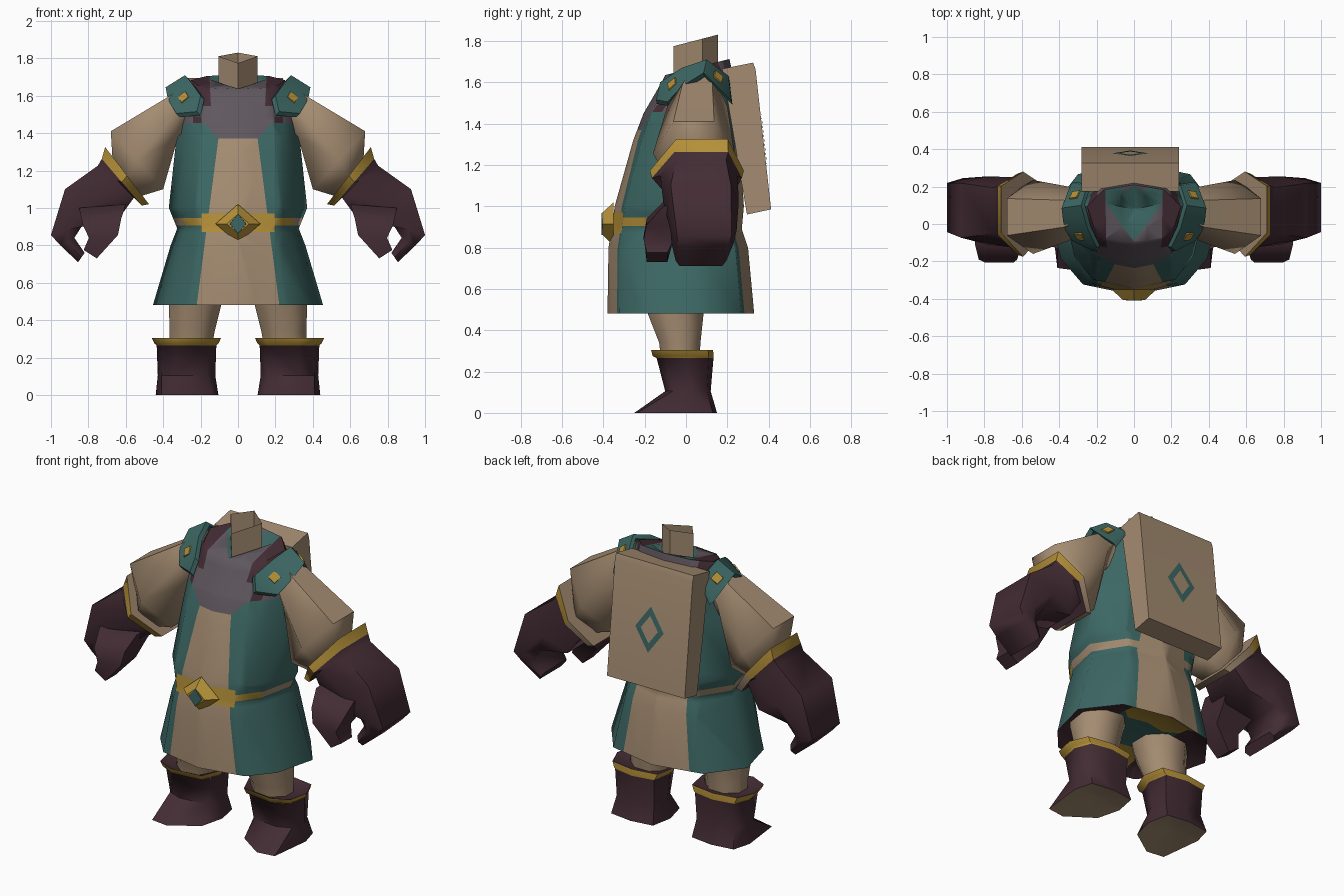
import bpy, bmesh, math
from mathutils import Vector

if "Cube" in bpy.data.objects:
    bpy.data.objects.remove(bpy.data.objects["Cube"])

# Flat colours (linear)
COLOURS = {
    "tan": (0.37, 0.26, 0.165, 1), "teal": (0.045, 0.135, 0.125, 1),
    "maroon": (0.056, 0.025, 0.034, 1), "gold": (0.46, 0.28, 0.04, 1),
    "grey": (0.115, 0.095, 0.112, 1)}
MATS = []
for name, col in COLOURS.items():
    m = bpy.data.materials.new(name)
    m.diffuse_color = col
    m.use_nodes = True
    m.node_tree.nodes["Principled BSDF"].inputs["Base Color"].default_value = m.diffuse_color
    MATS.append(m)
TAN, TEAL, MAROON, GOLD, GREY = range(5)


def finish(bm, name, mat=TAN, angle=60, rule=None):
    """Turn a bmesh into an object, colouring faces by a rule."""
    bmesh.ops.recalc_face_normals(bm, faces=bm.faces[:])
    bm.faces.index_update()
    for f in bm.faces:
        f.material_index = rule(f) if rule else mat
    me = bpy.data.meshes.new(name)
    bm.to_mesh(me)
    bm.free()
    ob = bpy.data.objects.new(name, me)
    bpy.context.collection.objects.link(ob)
    for m in MATS:
        me.materials.append(m)
    bpy.ops.object.select_all(action='DESELECT')
    ob.select_set(True)
    bpy.context.view_layer.objects.active = ob
    if angle:
        bpy.ops.object.shade_smooth_by_angle(angle=math.radians(angle))
    return ob


def loft(rings, cap0=True, cap1=True, s=1):
    """Skin a list of closed rings; s = -1 mirrors to the other side."""
    bm = bmesh.new()
    vs = [[bm.verts.new((p[0] * s, p[1], p[2])) for p in r] for r in rings]
    for a, b in zip(vs, vs[1:]):
        n = len(a)
        for i in range(n):
            bm.faces.new((a[i], a[(i + 1) % n], b[(i + 1) % n], b[i]))
    if cap0:
        bm.faces.new(vs[0])
    if cap1:
        bm.faces.new(vs[-1])
    return bm


def hexring(px, pz, qx, qz, y0, y1, f0=.25, f1=.75):
    """Six-sided limb section between an outer and an inner point."""
    d = y1 - y0
    mx, mz = (px + qx) / 2, (pz + qz) / 2
    return [(px, y0 + f0 * d, pz), (px, y0 + f1 * d, pz), (mx, y1, mz),
            (qx, y0 + f1 * d, qz), (qx, y0 + f0 * d, qz), (mx, y0, mz)]


def mirror_ring(half, z, tilt=0):
    pts = half + [(-x, y) for x, y in half[-2:0:-1]]
    return [(x, y, z + tilt * y) for x, y in pts]


def body_ring(z, w, yf, yb, tilt=0):
    """Ten-sided body section, symmetric in x."""
    half = [(0, -1), (.6, -.84), (.86, -.45), (1, .25), (.66, .82), (0, 1)]
    c, h = (yf + yb) / 2, (yb - yf) / 2
    return mirror_ring([(x * w, c + y * h) for x, y in half], z, tilt)


# Tunic: body, flared skirt, diamond-shaped collar hollow
collar = [(0, -.09), (.06, -.015), (.11, .055), (.15, .11), (.08, .16), (0, .205)]
tunic = loft([
    body_ring(.54, .19, -.16, .12), body_ring(.52, .385, -.315, .265),
    body_ring(.48, .455, -.38, .33), body_ring(.80, .36, -.375, .30),
    body_ring(.89, .325, -.36, .27), body_ring(1.0, .37, -.345, .28),
    body_ring(1.32, .335, -.255, .26), body_ring(1.45, .32, -.205, .24),
    body_ring(1.60, .29, -.125, .23, .1), body_ring(1.66, .25, -.10, .21, .25),
    mirror_ring(collar, 1.66, .25), mirror_ring([(x * .1, y * .1 + .07) for x, y in collar], 1.59)])
SLOPE = .13
cuts = [((0, 0, z), (0, 0, 1)) for z in (.87, .905, .945, .97, 1.37, 1.455, 1.49, 1.545)]
for s in (1, -1):
    cuts += [((s * .105, 0, 1.37), (s, 0, SLOPE)), ((s * .105, 0, 1.37), (-s * 1.1, 0, 1)),
             ((s * .145, 0, 1.55), (s, 0, -.05)), ((s * .21, 0, 1.55), (s, 0, -.3))]
    cuts += [((s * x, 0, 0), (1, 0, 0)) for x in (.195, .24)]
for co, no in cuts:
    bmesh.ops.bisect_plane(tunic, geom=tunic.verts[:] + tunic.edges[:] + tunic.faces[:],
                           dist=1e-5, plane_co=co, plane_no=Vector(no).normalized())


def tunic_rule(f):
    c = f.calc_center_median()
    x, y, z = abs(c.x), c.y, c.z
    # Underside of the skirt
    if f.normal.z < -.25 and z < .57:
        if z > .535:
            return TEAL
        return MAROON if x > .2 else GOLD
    # Collar hollow
    if z > 1.55 and all(abs(v.co.x) / .153 < 1.01 and -.1 < v.co.y < .208
                        and abs(v.co.x) < max(.004, (v.co.y + .1) * .79) for v in f.verts):
        return TEAL
    # Belt and front panel
    if y < -.1 and x < .195 and .87 < z < .97:
        return GOLD
    if .905 < z < .945:
        return GOLD if y < -.15 else TAN
    if z < 1.37 and x < .105 + (1.37 - z) * SLOPE:
        return TAN
    # Bib and its straps
    if z > 1.545 and y < .16 and x > .145 + .05 * (z - 1.55) and x < .21 + .3 * (z - 1.55):
        return MAROON
    if 1.455 < z < 1.49 and .195 < x < .24 and y < 0:
        return MAROON
    if z > 1.37 and y < .04 and (z > 1.455 or (x < .19 and z > 1.37 + 1.1 * (x - .105))):
        return GREY
    return GREY if z > 1.64 and x < .2 else TEAL


finish(tunic, "tunic", rule=tunic_rule, angle=50)

# Neck: open four-sided tube with a slanted top
plan = [(0, -.06), (.105, .08), (0, .155), (-.105, .08)]
finish(loft([[(x, y, 1.62) for x, y in plan],
             [(x, y, 1.79 + .26 * y) for x, y in plan]], False, False), "neck", angle=0)


def diamond(name, w, h, y, depth, z, mat, taper=.35, hollow=False):
    """Faceted or hollow diamond ornament; depth is along y."""
    shape = [(w, 0), (0, h), (-w, 0), (0, -h)]
    outer = [(x, y, z + k) for x, k in shape]
    inner = [(x * taper, y + depth, z + k * taper) for x, k in shape]
    return finish(loft([outer, inner], not hollow, not hollow), name, mat, 0)


# Belt buckle and its gem
diamond("buckle", .12, .105, -.35, -.055, .915, GOLD, .5)
diamond("buckle_gem", .045, .055, -.402, -.008, .915, TEAL, .95)

# Backpack: leaning box with a hollow diamond mark
side = [(.175, 1.665), (.325, 1.695), (.337, 1.66), (.412, .985), (.295, .96)]
finish(loft([[(x, y, z) for y, z in side] for x in (-.28, .24)]), "backpack", TAN, 30)
mark = diamond("backpack_mark", .095, .135, 0, 0.001, 0, TEAL, .6, True)
mark.location = (-.02, .378, 1.32)
mark.rotation_euler.x = math.atan2(.075, .675)


def thumb_ring(x0, x1, z0, z1, y0, y1):
    return [(x0, y0, z0), (x1, y0, z1), (x1, y1, z1), (x0, y1, z0)]


def oval(z, x0, x1, y0, y1, n=8):
    return [((x0 + x1) / 2 + (x1 - x0) / 2 * math.cos(t) / .924,
             (y0 + y1) / 2 + (y1 - y0) / 2 * math.sin(t) / .924, z)
            for t in [(i + .5) * 2 * math.pi / n for i in range(n)]]


def grow(pts, z, k, dy=0, ky=None):
    return [(.272 + (x - .272) * k, y * (ky or k) + dy, z) for x, y in pts]


def glove_rule(f):
    if f.index < 6:
        return TAN if f.index in (2, 3) else GOLD
    return TAN if len(f.verts) == 6 and f.calc_center_median().z > 1 else MAROON


def boot_rule(f):
    c = f.calc_center_median()
    if f.normal.z < -.5 and c.z < .1:
        return TAN
    return GOLD if c.z > .267 and f.normal.z < .3 else MAROON


for s, tag in ((1, "left"), (-1, "right")):
    # Sleeve
    finish(loft([hexring(.27, 1.66, .25, 1.46, -.02, .16),
                 hexring(.38, 1.59, .32, 1.38, -.09, .20),
                 hexring(.68, 1.41, .40, 1.10, -.16, .235),
                 hexring(.67, 1.24, .53, 1.06, -.10, .20)], s=s), tag + "_sleeve", TAN)

    # Gauntlet: flared gold-rimmed cuff, mitten and curled fingers
    finish(loft([hexring(.71, 1.325, .476, 1.02, -.175, .28, .28, .83),
                 hexring(.728, 1.262, .515, 1.012, -.165, .27, .25, .85),
                 hexring(.75, 1.225, .545, 1.07, -.125, .25, .2, .85),
                 hexring(.925, 1.10, .64, .94, -.11, .255, .1, .9),
                 hexring(1.0, .855, .83, .91, -.075, .245, .1, .92),
                 hexring(.95, .80, .875, .84, -.07, .23, .1, .92),
                 hexring(.855, .71, .82, .76, -.05, .195, .08, .92)], s=s),
           tag + "_gauntlet", rule=glove_rule)

    # Thumb
    finish(loft([thumb_ring(.60, .85, 1.02, 1.0, -.11, .08),
                 thumb_ring(.625, .83, .94, .91, -.19, .02),
                 thumb_ring(.642, .797, .855, .84, -.205, -.06),
                 thumb_ring(.755, .825, .73, .775, -.19, -.09)], s=s), tag + "_thumb", MAROON)

    # Shoulder pad: thin band draped over the shoulder
    inner = [(.20, -.125, 1.60), (.25, -.02, 1.67), (.283, .10, 1.71), (.25, .205, 1.63)]
    outer = [(.33, -.09, 1.505), (.375, -.02, 1.58), (.387, .085, 1.645), (.335, .22, 1.51)]
    bm = bmesh.new()
    a, b = [[bm.verts.new((x * s, y, z)) for x, y, z in row] for row in (inner, outer)]
    tip = bm.verts.new((.22 * s, -.145, 1.515))
    bm.faces.new((a[0], tip, b[0]))
    quads = [bm.faces.new((a[i], b[i], b[i + 1], a[i + 1])) for i in range(3)]
    bm.normal_update()
    spots = []
    for q in (quads[0], quads[2]):
        n = q.normal.copy()
        spots.append((q.calc_center_median(), n if n.z > 0 else -n))
    base = bmesh.ops.extrude_face_region(bm, geom=bm.faces[:])
    for v in [g for g in base["geom"] if isinstance(g, bmesh.types.BMVert)]:
        v.co += Vector((-.02 * s, 0.005, -.02))
    finish(bm, tag + "_shoulder_pad", TEAL, 40)

    # Gold studs on the pad
    for k, (co, n) in enumerate(spots):
        bm = bmesh.new()
        bmesh.ops.create_cone(bm, cap_ends=True, segments=4, radius1=.036, radius2=.034, depth=.008)
        ob = finish(bm, "%s_stud_%d" % (tag, k + 1), GOLD, 0)
        ob.location = co + n * .006
        ob.rotation_euler = n.to_track_quat('Z', 'Y').to_euler()

    # Leg
    finish(loft([oval(.25, .14, .365, -.12, .065), oval(.34, .125, .365, -.13, .07),
                 oval(.48, .09, .37, -.185, .085), oval(.56, .07, .37, -.2, .11)], s=s),
           tag + "_leg", TAN)

    # Boot: pointed arched sole, shaft and gold top rim
    sole = [(.41, -.235), (.30, -.25), (.14, -.14), (.105, .0), (.13, .13),
            (.27, .15), (.41, .13), (.44, .02)]
    shaft = [(.40, -.08), (.32, -.12), (.17, -.10), (.13, 0), (.15, .11), (.27, .13),
             (.385, .11), (.42, .02)]
    finish(loft([grow(sole, .03, .15), grow(sole, 0, 1),
                 grow(shaft, .105, 1.06, .005, .88), grow(shaft, .265, 1.1, -.01),
                 grow(shaft, .275, 1.18, -.02), grow(shaft, .305, 1.28, -.025, 1.2),
                 grow(shaft, .285, .9, -.02)], s=s), tag + "_boot", rule=boot_rule)
